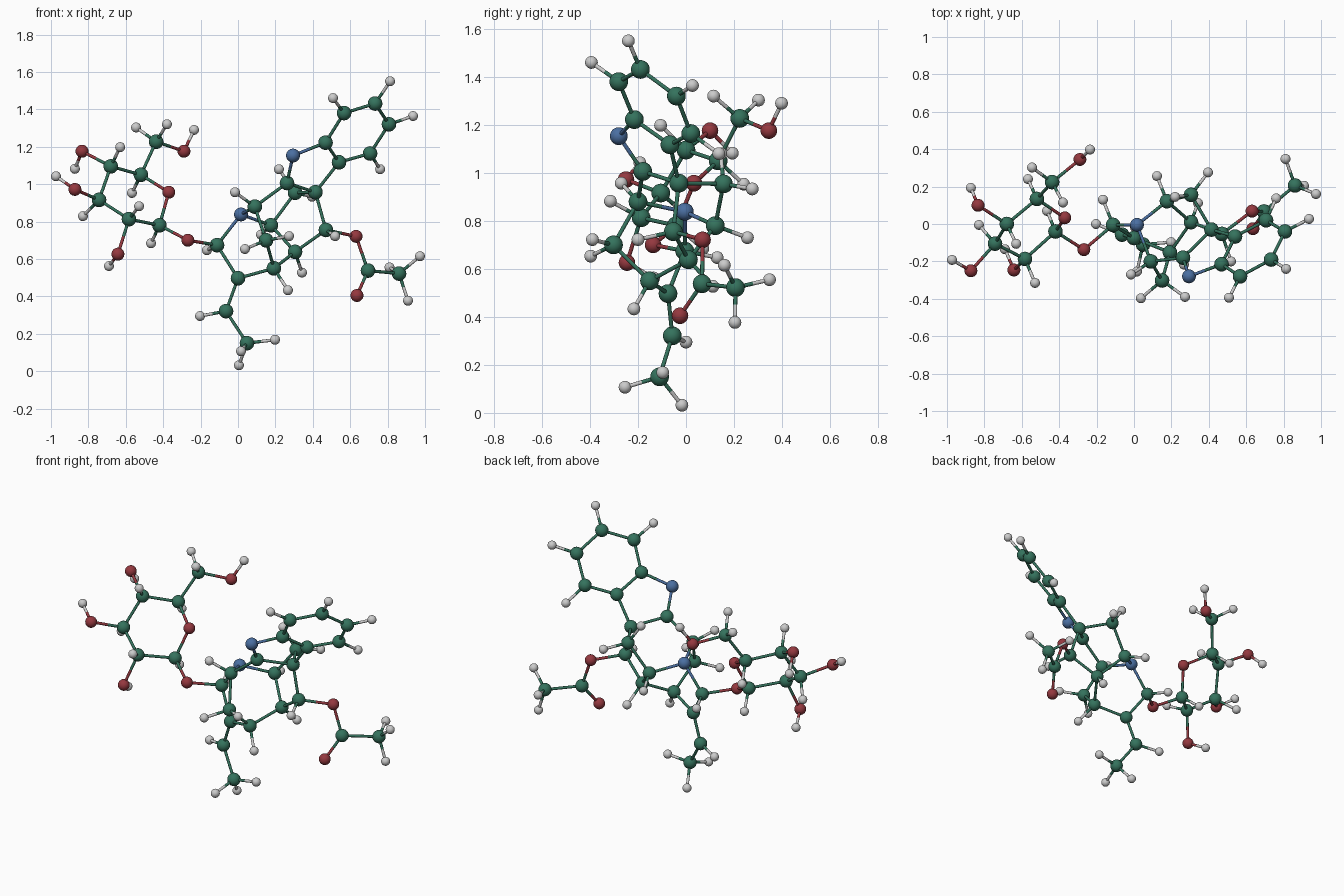
import bpy, bmesh
from itertools import combinations
from mathutils import Matrix, Vector

RADIUS = {"C": 0.039, "N": 0.037, "O": 0.0345, "H": 0.0265}
COLOR = {"C": (0.035, 0.17, 0.11), "N": (0.07, 0.16, 0.36),
         "O": (0.30, 0.04, 0.05), "H": (0.55, 0.55, 0.55)}
ELEMENTS = list(RADIUS)
BOND_RADIUS = 0.0085
mats = []
for e in ELEMENTS:
    m = bpy.data.materials.new("atom_" + e)
    m.diffuse_color = (*COLOR[e], 1)
    mats.append(m)

# Atom centres, grouped by part of the molecule and by element
sugar = {
    "C": [(-.42, -.04, .78), (-.583, -.187, .813), (-.743, -.105, .916), (-.68, 0, 1.095),
          (-.519, .134, 1.05), (-.438, .224, 1.227)],
    "O": [(-.37, .033, .957), (-.289, .345, 1.176), (-.834, .10, 1.176), (-.872, -.25, .972),
          (-.642, -.246, .626), (-.268, -.137, .70)],
    "H": [(-.235, .398, 1.29), (-.38, .115, 1.32), (-.545, .302, 1.303), (-.567, .24, .953),
          (-.63, -.106, 1.198), (-.872, .193, 1.082), (-.973, -.192, 1.042), (-.829, -.005, .829),
          (-.529, -.315, .882), (-.69, -.135, .562), (-.465, .07, .684)],
}
cage = {
    "C": [(-.112, -.005, .674), (0, -.075, .497), (-.064, -.057, .321), (.048, -.11, .15),
          (.09, -.20, .88), (.15, -.302, .70), (.192, -.152, .55), (.305, .01, .638),
          (.47, -.053, .755), (.176, .122, .78), (.305, .156, .954), (.414, -.03, .957)],
    "N": [(.016, -.005, .838)],
    "H": [(-.166, .13, .647), (-.203, 0, .295), (.198, -.097, .168), (.016, -.254, .107),
          (.005, -.017, .032), (-.016, -.27, .957), (.037, -.397, .653), (.273, -.39, .722),
          (.267, -.217, .433), (.342, .112, .527), (.519, -.20, .722), (.123, .256, .73),
          (.396, .276, .933), (.219, .145, 1.08)],
}
fused_rings = {
    "C": [(.262, -.18, 1.006), (.54, -.067, 1.117), (.706, .02, 1.164), (.807, -.04, 1.32),
          (.733, -.19, 1.431), (.567, -.28, 1.38), (.468, -.215, 1.222)],
    "N": [(.294, -.28, 1.153)],
    "H": [(.508, -.394, 1.46), (.813, -.24, 1.55), (.936, .027, 1.364), (.76, .137, 1.08)],
}
ester = {
    "C": [(.695, .067, .538), (.861, .206, .522)],
    "O": [(.631, .069, .721), (.636, -.025, .405)],
    "H": [(.973, .16, .615), (.909, .204, .377), (.81, .348, .555)],
}
PARTS = {"sugar": sugar, "cage": cage, "fused_rings": fused_rings, "ester": ester}


def finish(name, bm):
    me = bpy.data.meshes.new(name)
    bm.to_mesh(me)
    bm.free()
    for m in mats:
        me.materials.append(m)
    me.shade_smooth()
    bpy.context.collection.objects.link(bpy.data.objects.new(name, me))


def paint(geom, element):
    for f in {f for v in geom["verts"] for f in v.link_faces}:
        f.material_index = ELEMENTS.index(element)


def rod(bm, a, b, element):
    d = b - a
    mat = Matrix.Translation((a + b) / 2) @ d.to_track_quat("Z", "Y").to_matrix().to_4x4()
    paint(bmesh.ops.create_cone(bm, segments=12, radius1=BOND_RADIUS, radius2=BOND_RADIUS,
                                depth=d.length, matrix=mat), element)


# Atoms: one ball each
atoms = []
for part, groups in PARTS.items():
    bm = bmesh.new()
    for element, points in groups.items():
        for p in points:
            atoms.append((element, Vector(p), part))
            paint(bmesh.ops.create_uvsphere(bm, u_segments=24, v_segments=14,
                                            radius=RADIUS[element],
                                            matrix=Matrix.Translation(p)), element)
    finish(part + "_atoms", bm)

# Bonds: join neighbours, each half in the colour of its atom
bonds = {part: bmesh.new() for part in PARTS}
for (e1, a, part), (e2, b, _) in combinations(atoms, 2):
    limit = 0.18 if "H" in (e1, e2) else 0.25
    if e1 == e2 == "H" or (a - b).length > limit:
        continue
    mid = (a + b) / 2
    rod(bonds[part], a, mid, e1)
    rod(bonds[part], mid, b, e2)
for part, bm in bonds.items():
    finish(part + "_bonds", bm)
